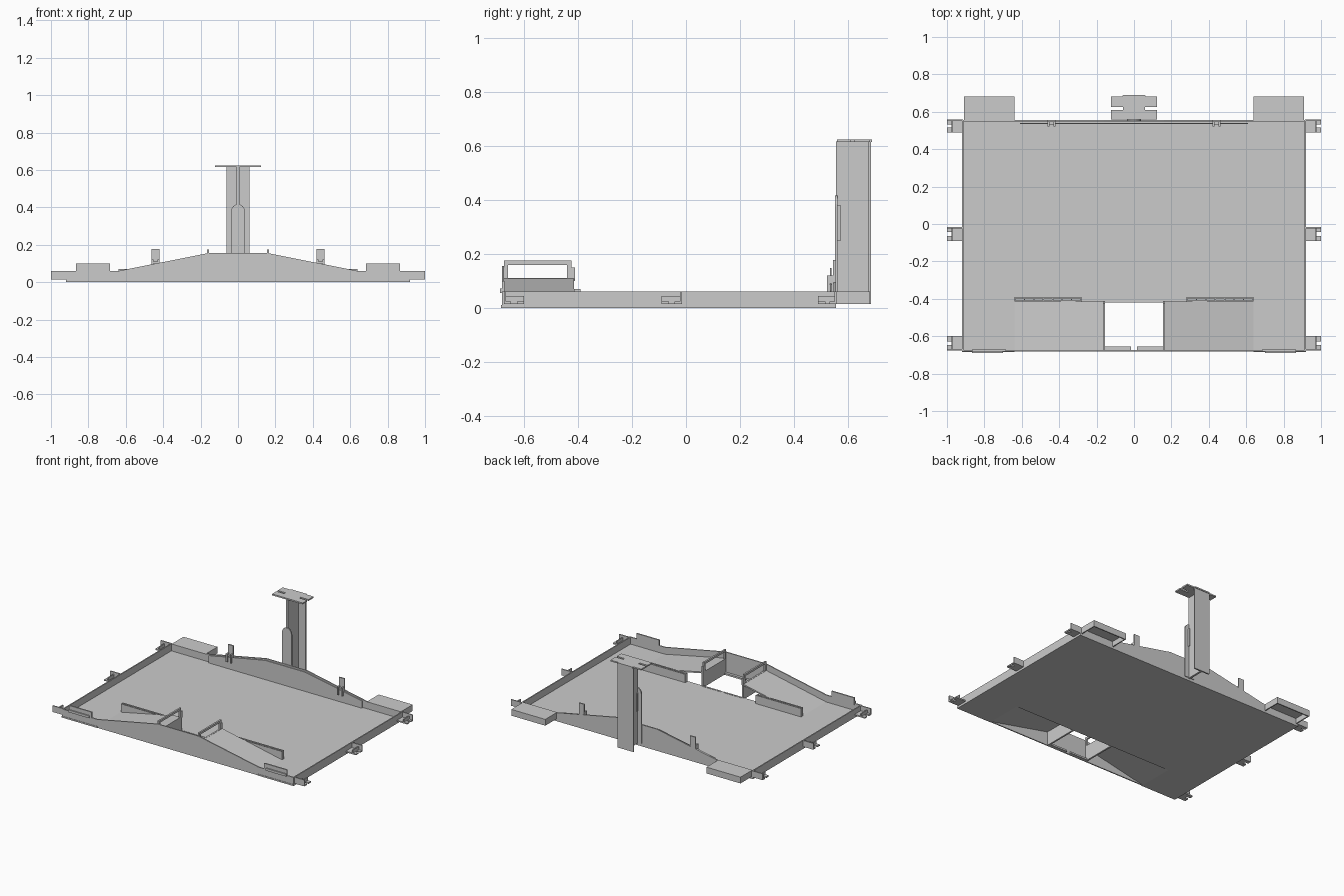
import bpy, bmesh, math

def box(bm, x0, x1, y0, y1, z0, z1):
    r = bmesh.ops.create_cube(bm, size=1)
    for v in r['verts']:
        v.co = ((x0 + x1) / 2 + v.co.x * (x1 - x0),
                (y0 + y1) / 2 + v.co.y * (y1 - y0),
                (z0 + z1) / 2 + v.co.z * (z1 - z0))

def finish(name, bm, mirror=False):
    bmesh.ops.recalc_face_normals(bm, faces=bm.faces)
    me = bpy.data.meshes.new(name)
    bm.to_mesh(me)
    bm.free()
    ob = bpy.data.objects.new(name, me)
    bpy.context.collection.objects.link(ob)
    if mirror:
        ob.modifiers.new("mirror", 'MIRROR').use_axis = (True, False, False)
    return ob

def boxes(name, items, mirror=False):
    bm = bmesh.new()
    for b in items:
        box(bm, *b)
    return finish(name, bm, mirror)

def extrude(name, pts, a, b, axis='y', mirror=False):
    """Extrude a polygon: (x, z) points along y, or (x, y) points along z."""
    bm = bmesh.new()
    co = (lambda p, t: (p[0], t, p[1])) if axis == 'y' else (lambda p, t: (p[0], p[1], t))
    va = [bm.verts.new(co(p, a)) for p in pts]
    vb = [bm.verts.new(co(p, b)) for p in pts]
    bm.faces.new(va)
    bm.faces.new(vb)
    for i in range(len(pts)):
        j = (i + 1) % len(pts)
        bm.faces.new((va[i], va[j], vb[j], vb[i]))
    return finish(name, bm, mirror)

def sym(half):
    return half + [(-x, z) for x, z in reversed(half)]

# Floor with the ramp opening along the front edge
extrude("floor", sym([(0.64, -0.42), (0.64, -0.685), (0.92, -0.685), (0.92, 0.555)])[:4]
        + [(-0.92, 0.555), (-0.92, -0.685), (-0.64, -0.685), (-0.64, -0.42)],
        0, 0.01, 'z')

# Outer walls: raised front and back, low sides
wall = sym([(0.92, 0), (0.92, 0.06), (0.64, 0.06), (0.16, 0.155)])
extrude("front_wall", wall, -0.682, -0.674)
extrude("back_wall", wall, 0.547, 0.556)
boxes("side_wall", [(0.912, 0.92, -0.68, 0.55, 0, 0.06)], True)
extrude("back_inner_ledge", sym([(0.61, 0.01), (0.61, 0.062), (0.16, 0.148)]), 0.534, 0.54)

# Sloped ramps rising to the central hole
extrude("ramp", [(0.64, 0.0), (0.64, 0.01), (0.16, 0.11), (0.16, 0.1)],
        -0.675, -0.415, 'y', True)

# Window frames standing at the inner ends of the ramps
boxes("ramp_frame", [
    (0.154, 0.166, -0.675, -0.415, 0, 0.11),
    (0.154, 0.166, -0.675, -0.66, 0.1, 0.175),
    (0.154, 0.166, -0.44, -0.425, 0.1, 0.175),
    (0.154, 0.166, -0.425, -0.412, 0.1, 0.15),
    (0.154, 0.166, -0.66, -0.44, 0.16, 0.175)], True)

# Split sills at the front and back of the hole
boxes("hole_sill", [
    (0.015, 0.16, -0.675, -0.655, 0, 0.012),
    (0.01, 0.16, -0.42, -0.408, 0, 0.012)], True)

# Ribbed double rails behind the ramps
rail = [(0.28, 0.64, -0.399, -0.391, 0.005, 0.07),
        (0.28, 0.64, -0.415, -0.409, 0.005, 0.07)]
rail += [(x, x + 0.006, -0.41, -0.395, 0.005, 0.07)
         for x in [0.28 + 0.0505 * i for i in range(8)]]
boxes("ramp_rail", rail, True)

# Upright tabs on the front wall
boxes("front_tab", [(0.685, 0.865, -0.682, -0.672, 0.05, 0.1),
                    (0.70, 0.865, -0.69, -0.682, 0.055, 0.072)], True)

# Side clips
clips = []
for y0, y1, fl in ((-0.675, -0.6, 0), (-0.09, -0.015, 1), (0.49, 0.558, 1)):
    f = y1 - 0.008 if fl else y0
    clips += [(0.915, 1.0, f, f + 0.008, 0.015, 0.06),
              (0.915, 0.975, y0, y1, 0.015, 0.024),
              (0.967, 0.975, y0, y1, 0.015, 0.045),
              (0.97, 1.0, y0, y0 + 0.027, 0.015, 0.024),
              (0.97, 1.0, y1 - 0.027, y1, 0.015, 0.024)]
boxes("side_clip", clips, True)

# Hollow shelves behind the back corners, open below
boxes("back_shelf", [
    (0.64, 0.91, 0.55, 0.682, 0.052, 0.06),
    (0.64, 0.648, 0.55, 0.682, 0.015, 0.055),
    (0.902, 0.91, 0.55, 0.682, 0.015, 0.055),
    (0.64, 0.91, 0.674, 0.682, 0.015, 0.055)], True)

# Small latches on the back wall
boxes("back_latch", [
    (0.42, 0.463, 0.545, 0.555, 0.06, 0.178),
    (0.42, 0.43, 0.522, 0.548, 0.06, 0.12),
    (0.453, 0.463, 0.522, 0.548, 0.06, 0.12),
    (0.42, 0.463, 0.53, 0.548, 0.1, 0.11)], True)

# Mast: back plate, central web and rounded tongue
boxes("mast", [(-0.062, 0.062, 0.676, 0.686, 0.015, 0.617),
               (-0.007, 0.007, 0.556, 0.68, 0.015, 0.617)])
arc = [(0.038 * math.cos(math.pi * i / 12), 0.375 + 0.042 * math.sin(math.pi * i / 12))
       for i in range(13)]
extrude("mast_tongue", [(-0.038, 0.02), (0.038, 0.02)] + arc, 0.552, 0.561)
boxes("tongue_catch", [(0.007, 0.013, 0.56, 0.574, 0.25, 0.38)], True)

# Notched top plate of the mast
extrude("mast_top", sym([(0.122, 0.56), (0.122, 0.61), (0.06, 0.61), (0.06, 0.625),
                         (0.122, 0.625), (0.122, 0.682), (0.06, 0.682), (0.06, 0.69)]),
        0.615, 0.625, 'z')
